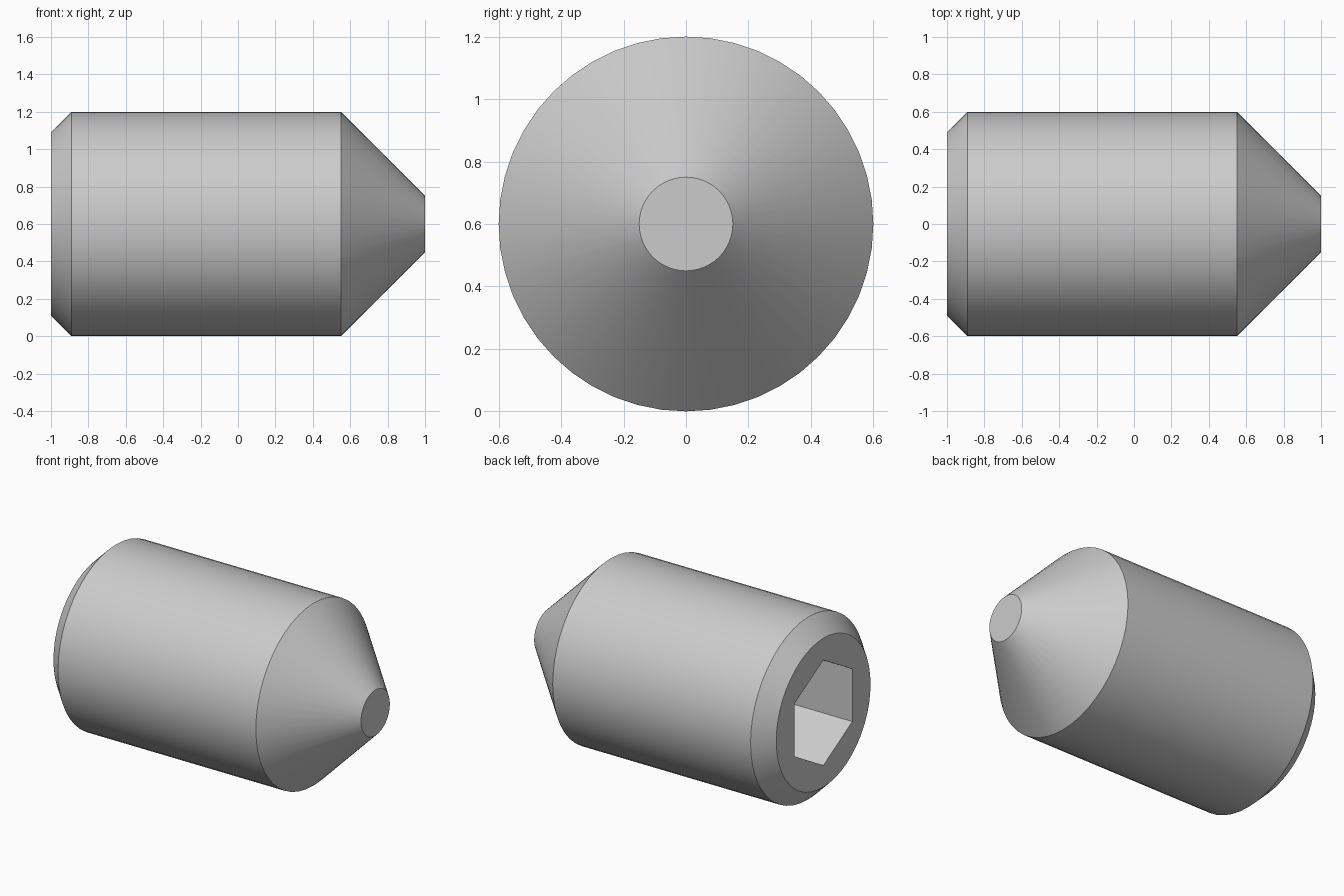
import bpy, bmesh
from math import pi, radians, sqrt
from mathutils import Matrix, Vector

if "Cube" in bpy.data.objects:
    bpy.data.objects.remove(bpy.data.objects["Cube"], do_unlink=True)

RADIUS = 0.6
SIDES = 48
SOCKET_DEPTH = 0.7
SOCKET_FLATS = 0.6

# Plain steel grey
steel = bpy.data.materials.new("steel_grey")
steel.use_nodes = True
colour = (0.6, 0.6, 0.6, 1)
steel.diffuse_color = colour
steel.node_tree.nodes["Principled BSDF"].inputs["Base Color"].default_value = colour


def add_object(name, bm):
    bmesh.ops.recalc_face_normals(bm, faces=bm.faces)
    mesh = bpy.data.meshes.new(name)
    bm.to_mesh(mesh)
    bm.free()
    mesh.materials.append(steel)
    obj = bpy.data.objects.new(name, mesh)
    bpy.context.collection.objects.link(obj)
    obj.location.z = RADIUS
    return obj


# Screw body: chamfered end, straight barrel, truncated cone point
profile = [(-1, 0), (-1, 0.49), (-0.89, RADIUS), (0.55, RADIUS), (1, 0.15), (1, 0)]
bm = bmesh.new()
verts = [bm.verts.new((x, 0, r)) for x, r in profile]
edges = [bm.edges.new(pair) for pair in zip(verts, verts[1:])]
bmesh.ops.spin(bm, geom=verts + edges, cent=(0, 0, 0), axis=(1, 0, 0),
               angle=2 * pi, steps=SIDES)
bmesh.ops.remove_doubles(bm, verts=bm.verts, dist=0.0001)
# Merge each end fan into one flat cap
bmesh.ops.dissolve_verts(bm, verts=[v for v in bm.verts if v.co.yz.length < 0.001])
body = add_object("screw_body", bm)

# Hexagonal key socket, corners pointing up and down
bm = bmesh.new()
corner = SOCKET_FLATS / sqrt(3)
bmesh.ops.create_cone(bm, cap_ends=True, segments=6, radius1=corner, radius2=corner,
                      depth=2 * SOCKET_DEPTH, matrix=Matrix.Rotation(pi / 2, 4, "Y"))
top = max(v.co.z for v in bm.verts)
if top < corner - 0.001:
    bmesh.ops.rotate(bm, verts=bm.verts, cent=(0, 0, 0),
                     matrix=Matrix.Rotation(pi / 6, 3, "X"))
bmesh.ops.translate(bm, verts=bm.verts, vec=Vector((-1, 0, 0)))
cutter = add_object("socket_cutter", bm)
cutter.hide_render = True

cut = body.modifiers.new("hex_socket", "BOOLEAN")
cut.operation = "DIFFERENCE"
cut.solver = "EXACT"
cut.object = cutter

# Apply the cut and smooth the round surfaces, keeping edges sharp
bpy.ops.object.select_all(action="DESELECT")
body.select_set(True)
bpy.context.view_layer.objects.active = body
bpy.ops.object.modifier_apply(modifier=cut.name)
bpy.data.objects.remove(cutter, do_unlink=True)
bpy.ops.object.shade_smooth_by_angle(angle=radians(30))
